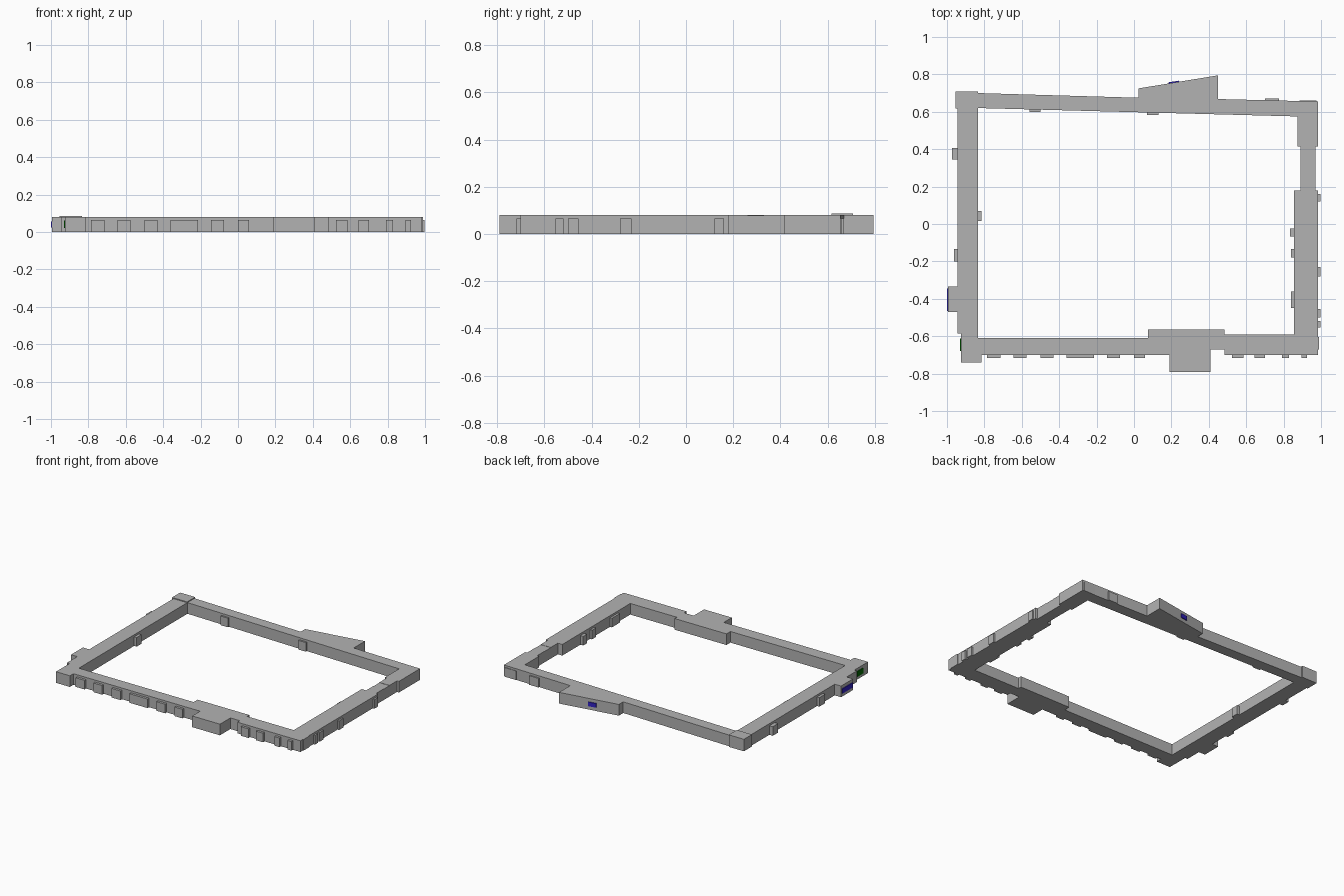
import bpy
import bmesh


def material(name, rgb):
    m = bpy.data.materials.new(name)
    m.diffuse_color = (*rgb, 1)
    return m


GREY = material("stone_grey", (0.45, 0.45, 0.45))
BLUE = material("sign_blue", (0.03, 0.015, 0.55))
GREEN = material("sign_green", (0.0, 0.13, 0.0))
H = 0.08      # wall height
LOW = 0.065   # height of the small bays


def prism(name, pts, z1=H, z0=0.0, mat=GREY):
    """Extrude a plan outline from z0 to z1."""
    bm = bmesh.new()
    lo = [bm.verts.new((x, y, z0)) for x, y in pts]
    hi = [bm.verts.new((x, y, z1)) for x, y in pts]
    bm.faces.new(lo)
    bm.faces.new(hi)
    n = len(pts)
    for i in range(n):
        j = (i + 1) % n
        bm.faces.new((lo[i], lo[j], hi[j], hi[i]))
    bmesh.ops.recalc_face_normals(bm, faces=bm.faces)
    me = bpy.data.meshes.new(name)
    bm.to_mesh(me)
    bm.free()
    me.materials.append(mat)
    ob = bpy.data.objects.new(name, me)
    bpy.context.collection.objects.link(ob)
    return ob


def box(name, x0, x1, y0, y1, z1=H, z0=0.0, mat=GREY):
    return prism(name, [(x0, y0), (x1, y0), (x1, y1), (x0, y1)], z1, z0, mat)


# Back wall with the slanted wing
prism("back_wall", [(-0.835, 0.62), (0.875, 0.575), (0.985, 0.575), (0.985, 0.655),
                    (0.45, 0.668), (0.45, 0.795), (0.025, 0.725), (0.025, 0.675),
                    (-0.835, 0.70)])
box("back_left_corner", -0.955, -0.835, 0.617, 0.708, 0.086)

# Left wall and front left corner
prism("left_wall", [(-0.945, 0.617), (-0.945, -0.585), (-0.925, -0.585),
                    (-0.925, -0.61), (-0.835, -0.61), (-0.835, 0.617)])
box("left_block", -0.995, -0.945, -0.47, -0.335)

# Front wall, with corner, porch block and inner step
prism("front_wall", [(-0.925, -0.61), (-0.925, -0.74), (-0.815, -0.74), (-0.815, -0.70),
                     (0.19, -0.70), (0.19, -0.79), (0.41, -0.79), (0.41, -0.672),
                     (0.485, -0.672), (0.485, -0.70), (0.855, -0.70), (0.855, -0.59),
                     (0.485, -0.59), (0.485, -0.565), (0.075, -0.565), (0.075, -0.61)])

# Right wall, narrow link with gate, and upper right wing
box("right_wall", 0.855, 0.985, -0.70, 0.18)
box("link_front", 0.89, 0.97, 0.18, 0.26)
box("link_gate", 0.89, 0.97, 0.26, 0.33, 0.078)
box("link_back", 0.89, 0.97, 0.33, 0.415)
box("right_wing", 0.875, 0.985, 0.415, 0.575)
box("right_panel", 0.985, 0.99, -0.67, -0.605)

# Front bays
for x0, x1 in [(-0.785, -0.715), (-0.645, -0.575), (-0.5, -0.43), (-0.36, -0.215),
               (-0.145, -0.075), (0.0, 0.06), (0.525, 0.585), (0.645, 0.70),
               (0.79, 0.83), (0.895, 0.925)]:
    box("front_bay", x0, x1, -0.717, -0.70, LOW)

# Outer right bays
for y0, y1 in [(0.12, 0.16), (-0.28, -0.23), (-0.50, -0.455), (-0.553, -0.518)]:
    box("right_bay", 0.985, 0.997, y0, y1, LOW)

# Inner right bays
for x0, y0, y1 in [(0.833, -0.068, -0.025), (0.84, -0.18, -0.135), (0.84, -0.45, -0.36)]:
    box("inner_right_bay", x0, 0.855, y0, y1, LOW)

# Left bays, outer and inner
for x0, x1, y0, y1 in [(-0.972, -0.945, 0.345, 0.405), (-0.963, -0.945, -0.20, -0.135),
                       (-0.835, -0.815, 0.017, 0.07)]:
    box("left_bay", x0, x1, y0, y1, LOW)

# Back bays, inner and outer
for x0, x1, y0, y1 in [(-0.56, -0.50, 0.60, 0.613), (0.07, 0.13, 0.583, 0.597),
                       (0.70, 0.775, 0.66, 0.67), (0.885, 0.975, 0.655, 0.66)]:
    box("back_bay", x0, x1, y0, y1, LOW)


# Coloured sign plates: slanted wing, left block, front left corner
def wing_y(x):
    return 0.725 + (x - 0.025) * 0.07 / 0.425


prism("wing_sign", [(0.185, wing_y(0.185)), (0.24, wing_y(0.24)),
                    (0.24, wing_y(0.24) + 0.006), (0.185, wing_y(0.185) + 0.006)],
      0.056, 0.026, BLUE)
box("block_sign", -1.0, -0.995, -0.465, -0.345, 0.057, 0.023, BLUE)
box("corner_sign", -0.93, -0.925, -0.68, -0.612, 0.06, 0.022, GREEN)
